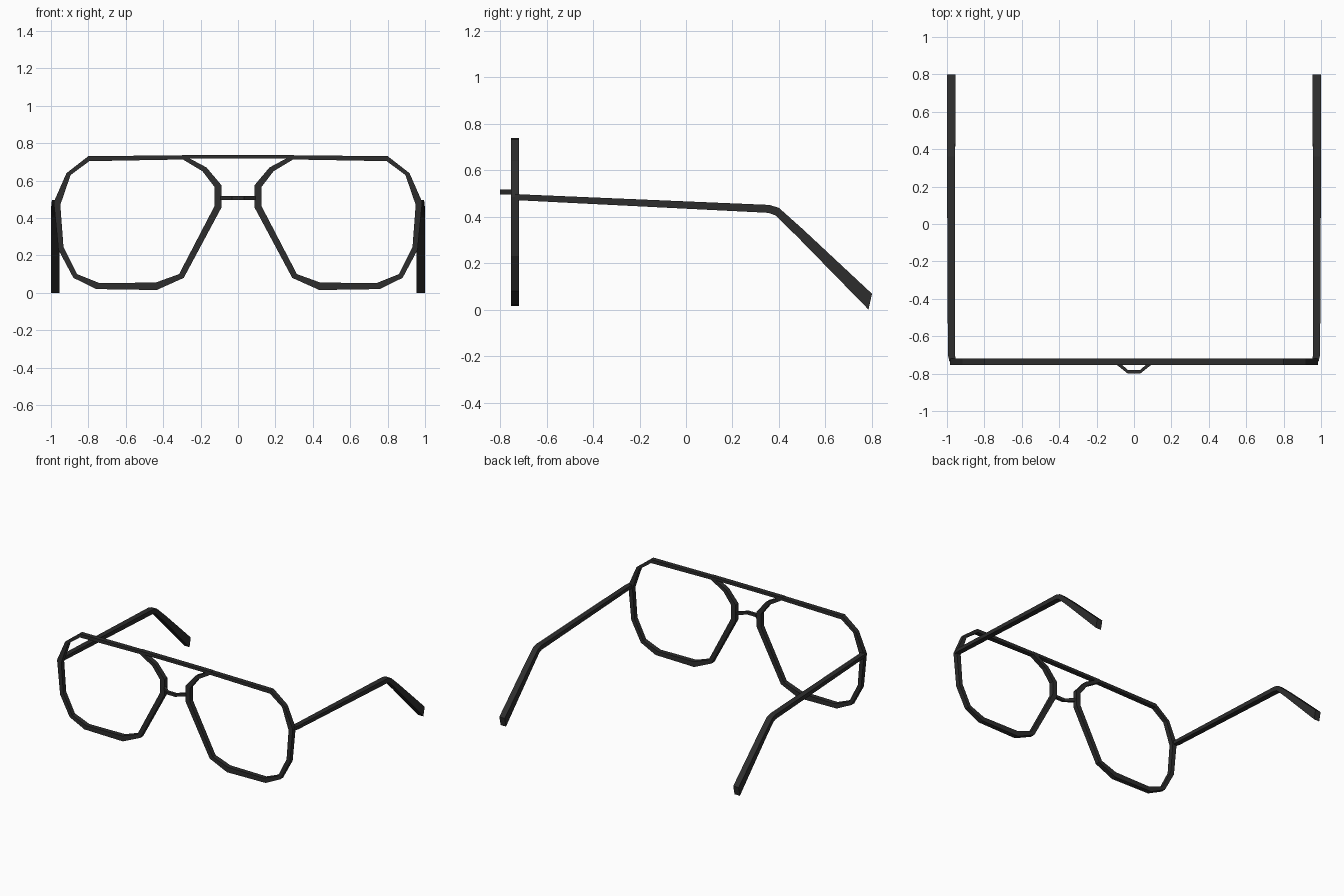
import bpy, bmesh

if "Cube" in bpy.data.objects:
    bpy.data.objects.remove(bpy.data.objects["Cube"])

mat = bpy.data.materials.new("black_frame")
mat.diffuse_color = (0.026, 0.026, 0.026, 1)
mat.use_nodes = True
mat.node_tree.nodes["Principled BSDF"].inputs["Base Color"].default_value = mat.diffuse_color


def loft(name, sections, closed=False, mirror=False):
    """Skin a chain of four-cornered sections, as a loop or with capped ends."""
    bm = bmesh.new()
    rings = [[bm.verts.new(p) for p in s] for s in sections]
    n = len(rings)
    for i in range(n if closed else n - 1):
        a, b = rings[i], rings[(i + 1) % n]
        for k in range(4):
            m = (k + 1) % 4
            bm.faces.new((a[k], a[m], b[m], b[k]))
    if not closed:
        bm.faces.new(rings[0])
        bm.faces.new(rings[-1])
    bmesh.ops.recalc_face_normals(bm, faces=bm.faces)
    mesh = bpy.data.meshes.new(name)
    bm.to_mesh(mesh)
    bm.free()
    mesh.materials.append(mat)
    obj = bpy.data.objects.new(name, mesh)
    bpy.context.collection.objects.link(obj)
    if mirror:
        obj.modifiers.new("Mirror", 'MIRROR').use_mirror_merge = False
    return obj


FRONT, BACK = -0.753, -0.718

# Lens rims: outer x, z and inner x, z around the opening
rim = [
    (.29, .735, .295, .713), (.80, .731, .795, .704), (.917, .64, .895, .63),
    (.985, .485, .95, .47), (.96, .23, .933, .245), (.88, .08, .86, .10),
    (.757, .02, .74, .052), (.435, .015, .44, .055), (.29, .08, .315, .10),
    (.088, .457, .125, .465), (.088, .575, .125, .565), (.168, .67, .19, .65),
]
loft("lens_rim", [[(ox, FRONT, oz), (ix, FRONT, iz), (ix, BACK, iz), (ox, BACK, oz)]
                  for ox, oz, ix, iz in rim], closed=True, mirror=True)

# Straight brow bar joining the rims
loft("brow_bar", [[(x, FRONT, .737), (x, FRONT, .717), (x, BACK, .717), (x, BACK, .737)]
                  for x in (-.30, .30)])

# Nose bridge bowing forward: x, front y, back y
bridge = [(-.10, -.747, -.722), (-.033, -.80, -.78), (.033, -.80, -.78), (.10, -.747, -.722)]
loft("nose_bridge", [[(x, f, .517), (x, f, .495), (x, b, .495), (x, b, .517)]
                     for x, f, b in bridge])

# Temple arms: top y, z, bottom y, z, inner x, outer x
arm = [
    (-.735, .497, -.735, .470, .952, .987), (-.70, .495, -.70, .469, .957, .995),
    (.36, .450, .355, .416, .957, 1.0), (.40, .437, .385, .405, .956, 1.0),
    (.50, .348, .48, .312, .955, 1.0), (.80, .068, .785, 0, .955, 1.0),
]
loft("temple_arm", [[(xi, ty, tz), (xo, ty, tz), (xo, by, bz), (xi, by, bz)]
                    for ty, tz, by, bz, xi, xo in arm], mirror=True)
